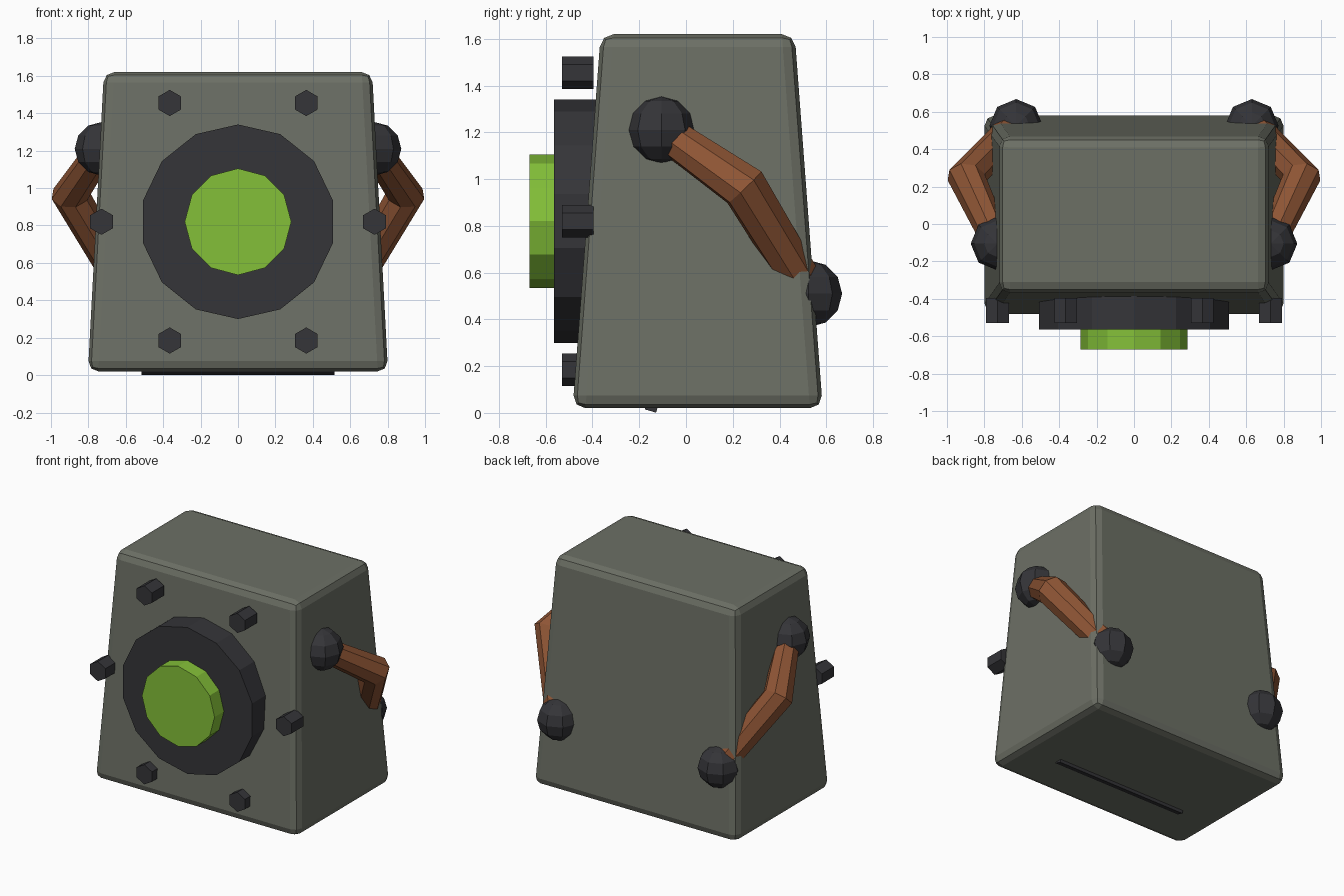
import bpy
from math import pi

if "Cube" in bpy.data.objects:
    bpy.data.objects.remove(bpy.data.objects["Cube"])


def material(name, rgb):
    m = bpy.data.materials.new(name)
    m.diffuse_color = (*rgb, 1)
    m.use_nodes = True
    m.node_tree.nodes["Principled BSDF"].inputs["Base Color"].default_value = m.diffuse_color
    return m


STONE = material("stone", (0.15, 0.16, 0.13))
IRON = material("iron", (0.035, 0.035, 0.04))
LEATHER = material("leather", (0.27, 0.09, 0.035))
GREEN = material("green", (0.23, 0.53, 0.04))


def finish(name, mat):
    o = bpy.context.object
    o.name = name
    o.data.materials.append(mat)
    return o


def disc(name, mat, x, z, r, sides, y0, y1):
    # prism along y with a vertex pointing up
    bpy.ops.mesh.primitive_cylinder_add(
        vertices=sides, radius=r, depth=y1 - y0,
        location=(x, (y0 + y1) / 2, z), rotation=(-pi / 2, 0, 0))
    return finish(name, mat)


# tapered body with rounded edges
bpy.ops.mesh.primitive_cube_add(size=2)
body = finish("body", STONE)
for v in body.data.vertices:
    top = v.co.z > 0
    sx, sy = v.co.x, v.co.y
    v.co = (sx * (0.717 if top else 0.802),
            0.05 + sy * (0.415 if top else 0.535),
            1.62 if top else 0.02)
bevel = body.modifiers.new("bevel", "BEVEL")
bevel.width = 0.055
bevel.segments = 2

# strip just breaking through the underside
bpy.ops.mesh.primitive_cube_add(size=1, location=(0, -0.145, 0.032),
                                rotation=(-0.28, 0, 0))
bpy.context.object.scale = (1.03, 0.05, 0.05)
finish("bottom_strip", IRON)

# front ring plate and glowing core
disc("front_plate", IRON, 0, 0.82, 0.52, 14, -0.565, -0.34)
disc("core", GREEN, 0, 0.82, 0.285, 12, -0.67, -0.45)

# side parts, left and right
for s, side in ((-1, "left"), (1, "right")):
    for x, z in ((0.365, 1.455), (0.73, 0.82), (0.365, 0.185)):
        disc(f"bolt_{side}", IRON, s * x, z, 0.07, 6, -0.53, -0.395)

    # strap: bent tapered tube between the two knobs
    upper, elbow, lower = (0.73, -0.105, 1.21), (0.897, 0.25, 0.965), (0.63, 0.525, 0.51)
    curve = bpy.data.curves.new("strap", "CURVE")
    curve.dimensions = "3D"
    curve.bevel_depth = 0.103
    curve.bevel_resolution = 2
    curve.use_fill_caps = True
    spline = curve.splines.new("POLY")
    spline.use_smooth = False
    spline.points.add(2)
    for p, (x, y, z), r in zip(spline.points, (upper, elbow, lower), (0.75, 1, 0.85)):
        p.co = (s * x, y, z, 1)
        p.radius = r
    strap = bpy.data.objects.new(f"strap_{side}", curve)
    bpy.context.collection.objects.link(strap)
    curve.materials.append(LEATHER)

    for (x, y, z), label in ((upper, "upper"), (lower, "lower")):
        bpy.ops.mesh.primitive_uv_sphere_add(segments=8, ring_count=6, radius=0.143,
                                             location=(s * x, y, z))
        finish(f"{label}_knob_{side}", IRON)
